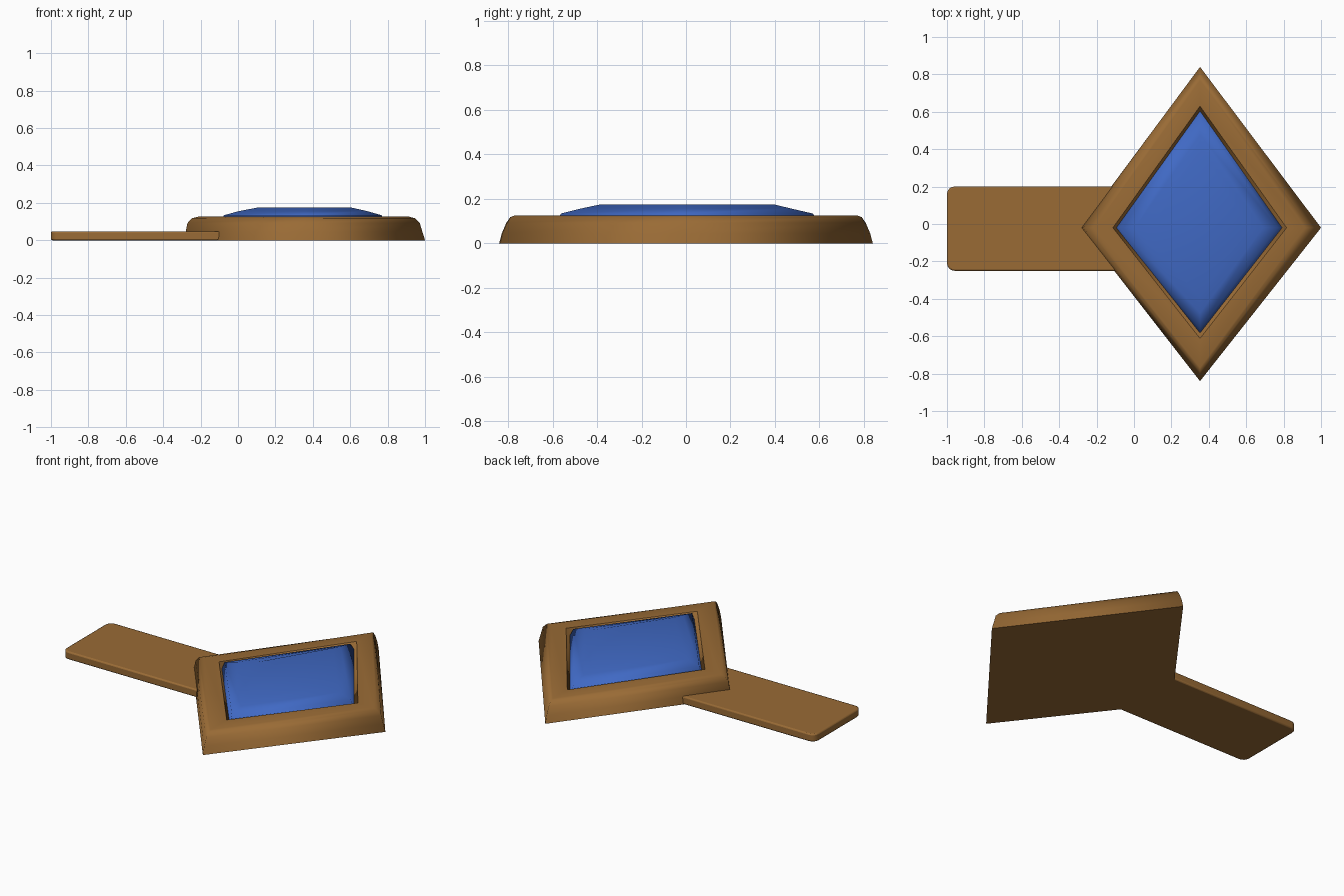
import bpy, bmesh, math

if "Cube" in bpy.data.objects:
    bpy.data.objects.remove(bpy.data.objects["Cube"])

def material(name, rgb):
    m = bpy.data.materials.new(name)
    m.diffuse_color = (*rgb, 1)
    m.use_nodes = True
    m.node_tree.nodes["Principled BSDF"].inputs["Base Color"].default_value = m.diffuse_color
    return m

brown = material("warm brown", (0.32, 0.147, 0.036))
blue = material("gem blue", (0.051, 0.141, 0.552))

CX, CY = 0.353, -0.02   # diamond axis lines

def diamond_stack(name, rings, mat, sharp=()):
    """Loft diamonds given as (left x, right x, bottom y, top y, z)."""
    bm = bmesh.new()
    loops = []
    for l, r, b, t, z in rings:
        loops.append([bm.verts.new(p) for p in
                      ((l, CY, z), (CX, b, z), (r, CY, z), (CX, t, z))])
    for lo, hi in zip(loops, loops[1:]):
        for i in range(4):
            j = (i + 1) % 4
            bm.faces.new((lo[i], lo[j], hi[j], hi[i]))
    bm.faces.new(loops[0][::-1])
    bm.faces.new(loops[-1])
    for f in bm.faces:
        f.smooth = True
    for k in sharp:
        for i in range(4):
            bm.edges.get((loops[k][i], loops[k][(i + 1) % 4])).smooth = False
    me = bpy.data.meshes.new(name)
    bm.to_mesh(me)
    bm.free()
    me.materials.append(mat)
    ob = bpy.data.objects.new(name, me)
    bpy.context.collection.objects.link(ob)
    return ob

# Frame: rounded outer rim, flat top, sloped recess
diamond_stack("diamond_frame", [
    (-0.285, 1.0, -0.84, 0.84, 0.0),
    (-0.28, 0.986, -0.828, 0.828, 0.045),
    (-0.27, 0.972, -0.808, 0.808, 0.092),
    (-0.247, 0.945, -0.79, 0.79, 0.118),
    (-0.212, 0.915, -0.768, 0.768, 0.126),
    (-0.113, 0.816, -0.612, 0.63, 0.126),
    (-0.093, 0.792, -0.582, 0.604, 0.088),
], brown, sharp=(0, 5, 6))

# Gem: steep girdle, shallow bevel, flat table
diamond_stack("gem", [
    (-0.096, 0.793, -0.585, 0.606, 0.085),
    (-0.075, 0.768, -0.562, 0.57, 0.134),
    (0.005, 0.69, -0.475, 0.475, 0.156),
    (0.1, 0.61, -0.39, 0.4, 0.174),
], blue, sharp=(0,))

# Strap: thin slab with rounded outer corners
def strap(x0, x1, y0, y1, h, r):
    bm = bmesh.new()
    pts = [(x1, y0), (x1, y1)]
    for cy, a0 in ((y1 - r, 90), (y0 + r, 180)):
        for k in range(5):
            a = math.radians(a0 + 22.5 * k)
            pts.append((x0 + r + r * math.cos(a), cy + r * math.sin(a)))
    base = bm.faces.new([bm.verts.new((x, y, 0)) for x, y in pts])
    up = bmesh.ops.extrude_face_region(bm, geom=[base])
    for v in up["geom"]:
        if isinstance(v, bmesh.types.BMVert):
            v.co.z = h
    bmesh.ops.recalc_face_normals(bm, faces=bm.faces[:])
    me = bpy.data.meshes.new("strap")
    bm.to_mesh(me)
    bm.free()
    me.materials.append(brown)
    ob = bpy.data.objects.new("strap", me)
    bpy.context.collection.objects.link(ob)
    bev = ob.modifiers.new("edge_round", 'BEVEL')
    bev.width, bev.segments = 0.008, 2
    bev.limit_method = 'ANGLE'
    bev.angle_limit = math.radians(50)
    return ob

ob = strap(-1.0, -0.09, -0.25, 0.2, 0.048, 0.04)
bpy.context.view_layer.objects.active = ob
ob.select_set(True)
bpy.ops.object.shade_smooth_by_angle(angle=math.radians(40))
